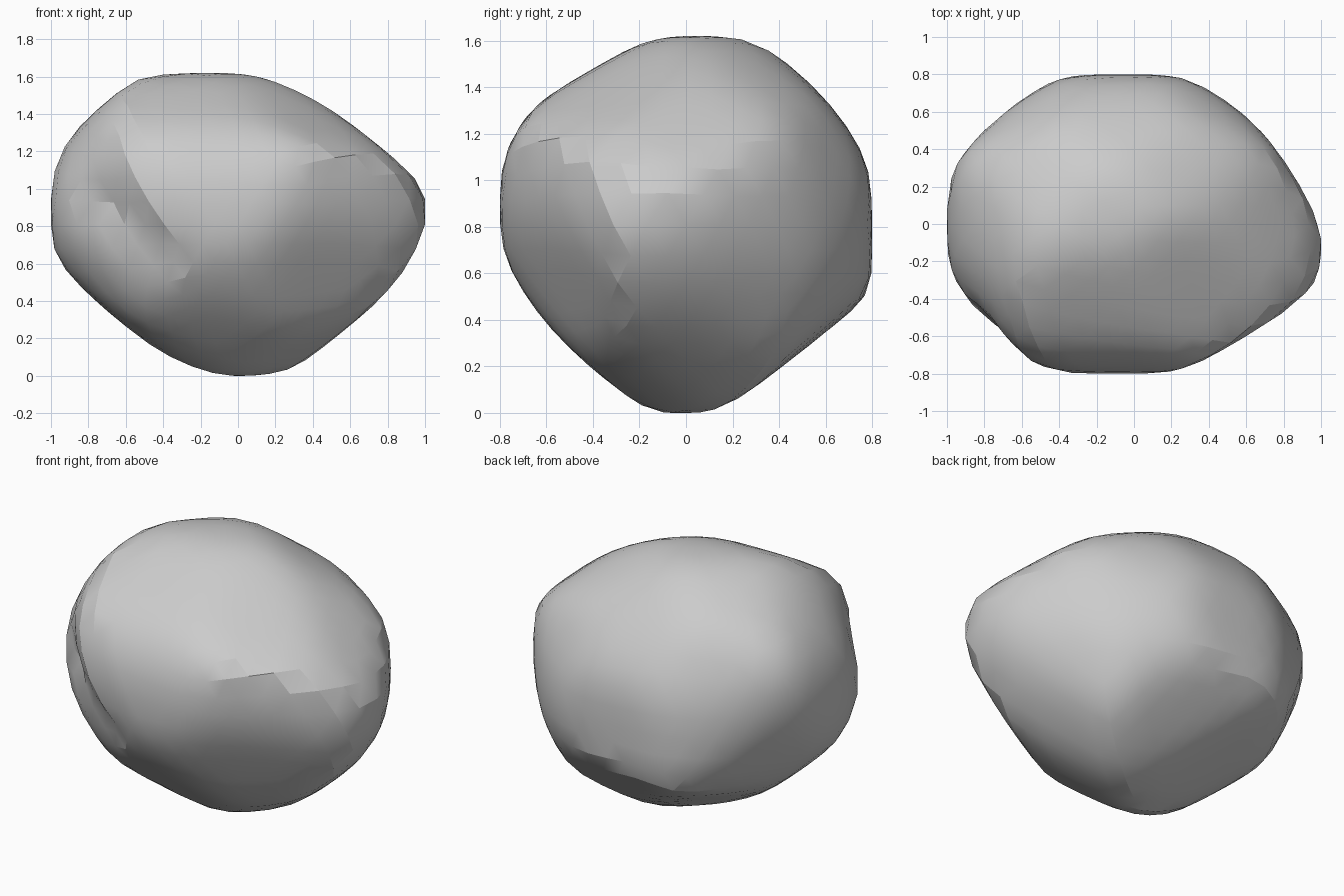
import bpy, bmesh, math
from mathutils import Vector

cube = bpy.data.objects.get("Cube")
if cube:
    bpy.data.objects.remove(cube)

MIDDLE = Vector((0, 0, 0.81))
SHARPNESS = 26
X, Y, Z = Vector((1, 0, 0)), Vector((0, 1, 0)), Vector((0, 0, 1))


def tilted_up(horizontal):
    """Upward axis leaning sixty degrees from the ground towards a direction."""
    return (horizontal.normalized() * 0.5 + Z * math.sqrt(0.75)).normalized()


# Cross-sections: two axes and how far the stone reaches every thirty degrees between them
sections = [
    (X, Z, (1, .98, .78, .81, .97, 1.01, 1, .93, .86, .81, .81, .89)),
    (Y, Z, (.8, .81, .86, .81, .78, .83, .8, .75, .82, .81, .76, .83)),
    (X, Y, (1, .87, .82, .8, .88, .98, 1, .98, .91, .8, .82, .99)),
    (X + Y, tilted_up(Y - X), (.83, .81, .8, .88, .96, .98, .93, .83, .73, .77, .8, .83)),
    (-X - Y, tilted_up(X - Y), (.93, .97, .85, .75, .81, .89, .84, .82, .74, .73, .81, .91)),
    (Y - X, tilted_up(X + Y), (.92, .88, .83, .78, .83, .96, .91, .73, .74, .8, .85, .87)),
]

# Chisel planes: one for each distinct direction, keeping the tighter reach
planes = {}
for right, up, reaches in sections:
    for i, reach in enumerate(reaches):
        angle = math.tau * i / len(reaches)
        normal = right.normalized() * math.cos(angle) + up * math.sin(angle)
        key = tuple(round(c, 3) + 0.0 for c in normal)
        planes[key] = min(reach, planes.get(key, reach))
normals = [Vector(key) for key in planes]
targets = list(planes.values())
limits = targets[:]

# Boulder body: a sphere trimmed softly by the planes
bm = bmesh.new()
bmesh.ops.create_icosphere(bm, subdivisions=4, radius=1)
rays = [v.co.normalized() for v in bm.verts]
facing = [[(k, d) for k, d in enumerate(n.dot(ray) for n in normals) if d > 0.3]
          for ray in rays]


def trimmed():
    """Points where the rays meet the rounded overlap of all planes."""
    return [ray * sum((d / limits[k]) ** SHARPNESS for k, d in near) ** (-1 / SHARPNESS)
            for ray, near in zip(rays, facing)]


# Ease each plane out until the rounded body reaches as far as it should
for _ in range(20):
    shape = trimmed()
    for k, n in enumerate(normals):
        error = targets[k] - max(p.dot(n) for p in shape)
        limits[k] = min(limits[k] + 0.6 * error, targets[k] * 1.15)
for v, p in zip(bm.verts, trimmed()):
    v.co = p + MIDDLE

# Slanting hollow on the front
start, end = Vector((-.75, .95)), Vector((-.42, .66))
along = end - start
for v in bm.verts:
    if v.co.y < 0:
        spot = Vector((v.co.x, v.co.z)) - start
        t = min(max(spot.dot(along) / along.length_squared, 0), 1)
        gap = (spot - along * t).length
        v.co += (MIDDLE - v.co).normalized() * 0.06 * math.exp(-(gap / 0.11) ** 2)

mesh = bpy.data.meshes.new("boulder")
bm.to_mesh(mesh)
bm.free()
boulder = bpy.data.objects.new("boulder", mesh)
bpy.context.collection.objects.link(boulder)

# Stone material
stone = bpy.data.materials.new("grey_stone")
stone.use_nodes = True
grey = (0.6, 0.6, 0.6, 1)
stone.diffuse_color = grey
stone.node_tree.nodes["Principled BSDF"].inputs["Base Color"].default_value = grey
mesh.materials.append(stone)

# Smooth shading that keeps the chipped edges
bpy.ops.object.select_all(action='DESELECT')
boulder.select_set(True)
bpy.context.view_layer.objects.active = boulder
bpy.ops.object.shade_smooth_by_angle(angle=math.radians(17))
